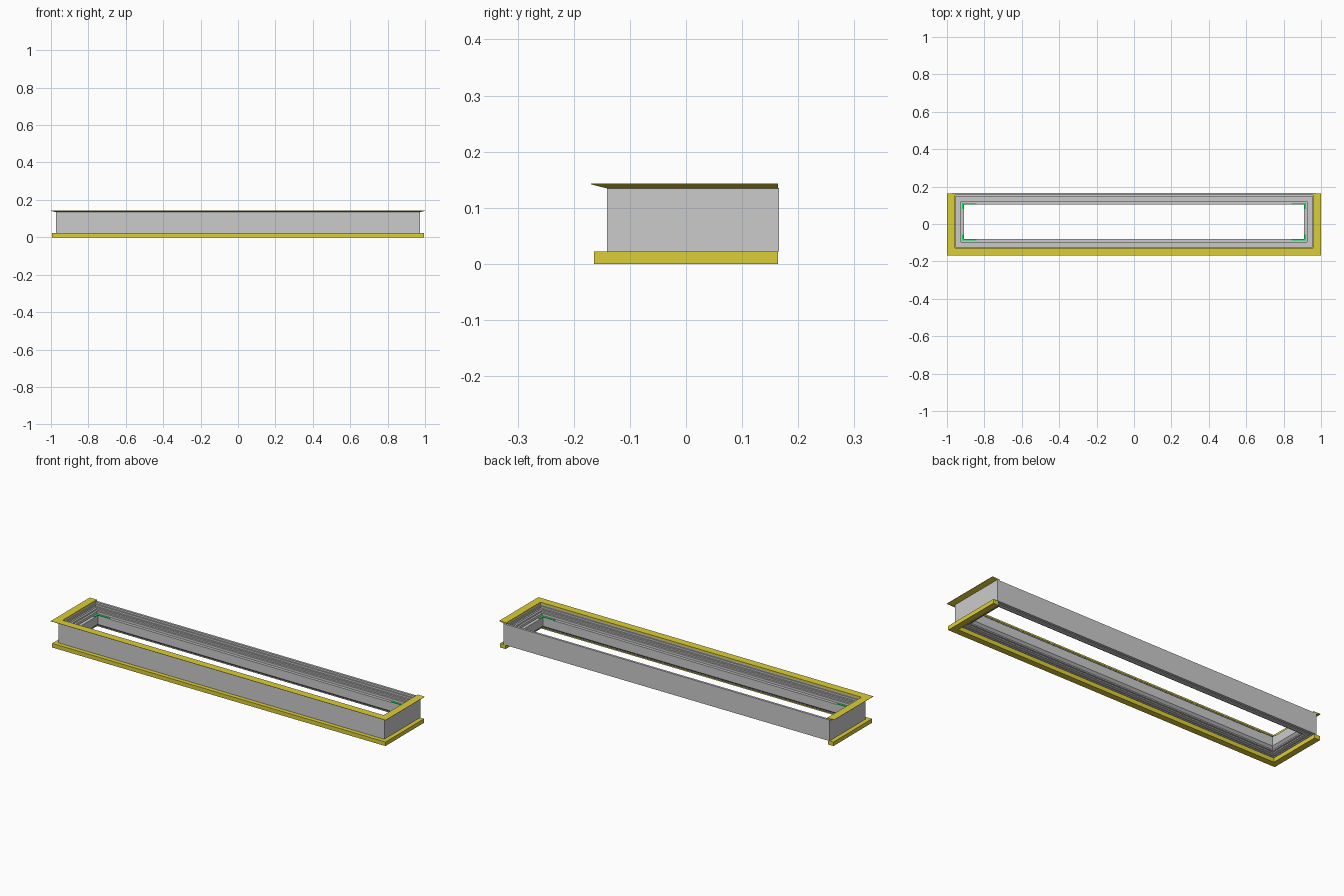
import bpy, bmesh

if "Cube" in bpy.data.objects:
    bpy.data.objects.remove(bpy.data.objects["Cube"])

X, FRONT, BACK = 0.972, -0.141, 0.166   # outer wall faces


def material(name, col):
    m = bpy.data.materials.new(name)
    m.diffuse_color = (*col, 1)
    m.use_nodes = True
    m.node_tree.nodes["Principled BSDF"].inputs["Base Color"].default_value = m.diffuse_color
    return m


yellow = material("yellow", (0.72, 0.62, 0.04))
green = material("green", (0.0, 0.85, 0.1))


def sweep(name, profile, path, closed, mat=None):
    """Sweep a closed (offset, z) profile; path(offset) gives the mitred xy points."""
    bm = bmesh.new()
    cols = [[bm.verts.new((x, y, z)) for x, y in path(o)] for o, z in profile]
    n, k = len(cols), len(cols[0])
    for i in range(n):
        a, b = cols[i], cols[(i + 1) % n]
        for j in range(k if closed else k - 1):
            q = (j + 1) % k
            bm.faces.new((a[j], a[q], b[q], b[j]))
    if not closed:
        bm.faces.new([c[0] for c in cols])
        bm.faces.new([c[-1] for c in cols])
    bmesh.ops.recalc_face_normals(bm, faces=bm.faces)
    me = bpy.data.meshes.new(name)
    bm.to_mesh(me)
    bm.free()
    ob = bpy.data.objects.new(name, me)
    bpy.context.collection.objects.link(ob)
    if mat:
        me.materials.append(mat)
    return ob


def ring(d):
    x = X - d
    return [(-x, FRONT + d), (x, FRONT + d), (x, BACK - d), (-x, BACK - d)]


def u_path(o):
    x, f, b = X + o, FRONT - o, 0.164
    return [(-x, b), (-x, f), (x, f), (x, b)]


# outer casing with a stepped inside edge
sweep("outer_frame", [
    (0, .022), (0, .135), (.012, .135), (.012, .125), (.018, .125), (.018, .115),
    (.026, .115), (.026, .022), (.020, .022), (.020, .028), (.014, .028), (.014, .022)],
    ring, True)

# inner sash with glazing ledge and chamfered lower edge
sweep("inner_sash", [
    (.026, .022), (.026, .113), (.036, .113), (.036, .105), (.046, .105), (.046, .092),
    (.062, .092), (.062, .045), (.050, .034), (.050, .028), (.040, .028), (.040, .022)],
    ring, True)

# yellow trims, open at the back
sweep("bottom_trim", [(.023, 0), (.023, .022), (-.010, .022), (-.010, 0)],
      u_path, False, yellow)
sweep("top_trim", [(.028, .143), (.028, .1415), (0, .1345), (-.014, .1345), (-.014, .143)],
      u_path, False, yellow)

# green corner brackets on the glazing ledge
for sx, nx in ((-1, "left"), (1, "right")):
    for side, ny in ((-1, "front"), (1, "back")):
        def bracket(d, sx=sx, side=side):
            x = X - d
            y = FRONT + d if side < 0 else BACK - d
            return [(sx * (X - .13), y), (sx * x, y),
                    (sx * x, (FRONT + .085) if side < 0 else (BACK - .085))]
        sweep(f"corner_bracket_{ny}_{nx}",
              [(.053, .092), (.053, .095), (.062, .095), (.062, .092)],
              bracket, False, green)
